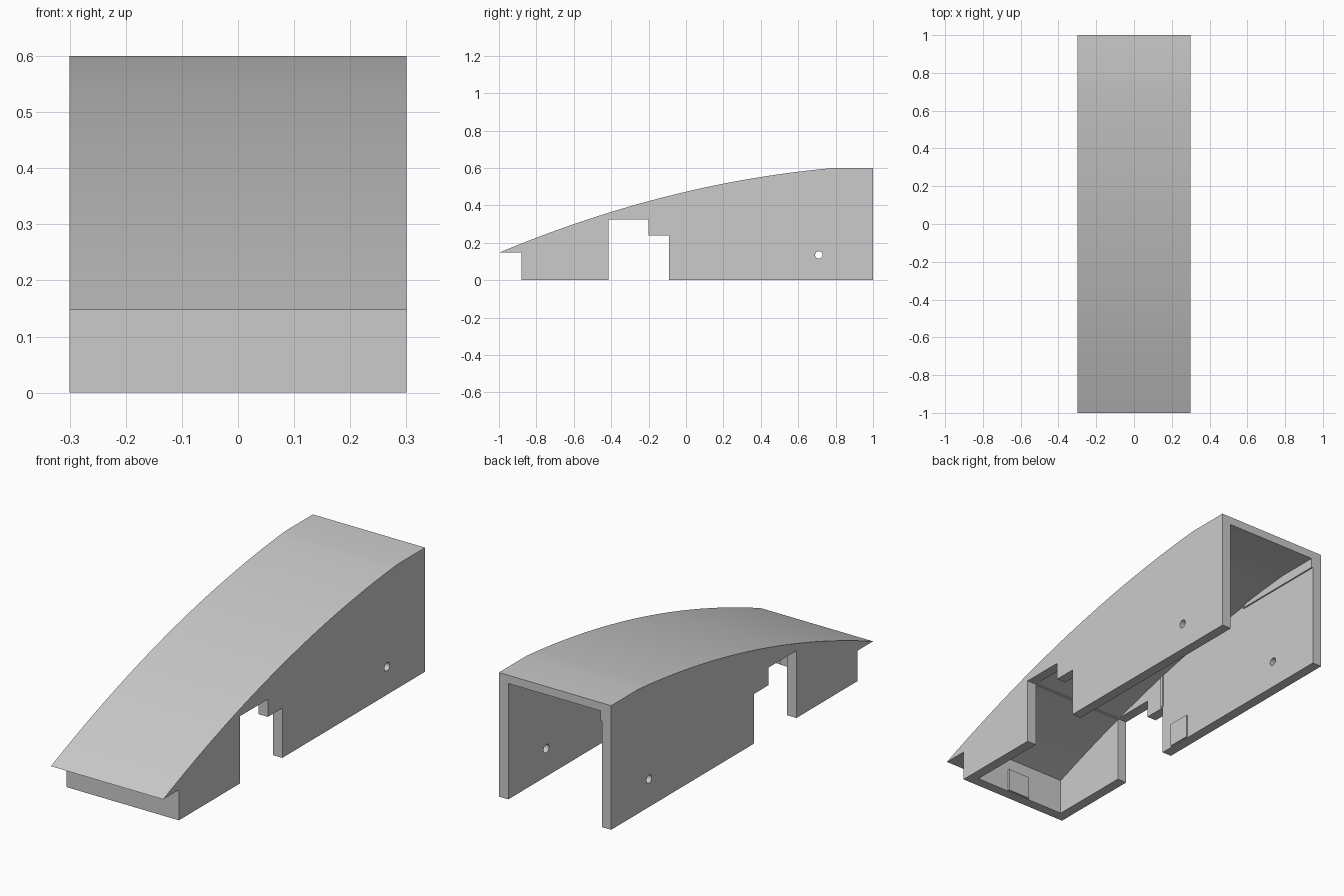
import bpy, bmesh, math

if "Cube" in bpy.data.objects:
    bpy.data.objects.remove(bpy.data.objects["Cube"])

# Single plain grey for the whole part
grey = bpy.data.materials.new("plain grey")
grey.use_nodes = True
grey.diffuse_color = (0.6, 0.6, 0.6, 1)
grey.node_tree.nodes["Principled BSDF"].inputs["Base Color"].default_value = (0.6, 0.6, 0.6, 1)

HALF, WALL, ROOF = 0.3, 0.05, 0.04
TIP, CREST, TOP = 0.147, 0.79, 0.6


def ramp(y):
    """Height of the curved top at y."""
    if y >= CREST:
        return TOP
    t = (y + 1) / (CREST + 1)
    return TIP + (TOP - TIP) * t + 0.074 * 4 * t * (1 - t)


def extrude(name, profile, x0, x1):
    """Prism from a (y, z) profile, spanning x0 to x1."""
    bm = bmesh.new()
    face = bm.faces.new([bm.verts.new((x0, y, z)) for y, z in profile])
    moved = bmesh.ops.extrude_face_region(bm, geom=[face])["geom"]
    bmesh.ops.translate(bm, vec=(x1 - x0, 0, 0),
                        verts=[v for v in moved if isinstance(v, bmesh.types.BMVert)])
    bmesh.ops.recalc_face_normals(bm, faces=bm.faces)
    mesh = bpy.data.meshes.new(name)
    bm.to_mesh(mesh)
    bm.free()
    mesh.materials.append(grey)
    obj = bpy.data.objects.new(name, mesh)
    bpy.context.collection.objects.link(obj)
    return obj


def box(name, x0, x1, y0, y1, z0, z1):
    return extrude(name, [(y0, z0), (y1, z0), (y1, z1), (y0, z1)], x0, x1)


def cut(obj, cutter):
    """Subtract the cutter for good, then discard it."""
    mod = obj.modifiers.new("cut", "BOOLEAN")
    mod.operation, mod.solver, mod.object = "DIFFERENCE", "EXACT", cutter
    graph = bpy.context.evaluated_depsgraph_get()
    mesh = bpy.data.meshes.new_from_object(obj.evaluated_get(graph))
    obj.modifiers.clear()
    obj.data = mesh
    bpy.data.objects.remove(cutter)


# Outer body with curved top and overhanging front lip
steps = 28
curve = [CREST - (CREST + 1) * i / steps for i in range(steps + 1)]
body = extrude("ramp_body", [(-0.88, 0), (1, 0), (1, TOP)]
               + [(y, ramp(y)) for y in curve] + [(-0.88, TIP)], -HALF, HALF)

# Hollow inside, open at the bottom and back
front = -0.88 + WALL
inside = [y for y in curve if y > front + 0.02] + [front]
inner = HALF - WALL
cut(body, extrude("cavity", [(front, -0.1), (1.1, -0.1), (1.1, TOP - ROOF)]
                  + [(y, ramp(y) - ROOF) for y in inside], -inner, inner))

# Stepped notch through both side walls
cut(body, extrude("notch", [(-0.415, -0.1), (-0.09, -0.1), (-0.09, 0.24),
                            (-0.2, 0.24), (-0.2, 0.325), (-0.415, 0.325)], -0.4, 0.4))

# Round pin hole through both side walls
angles = [math.tau * i / 24 for i in range(24)]
cut(body, extrude("pin_hole", [(0.71 + 0.02 * math.cos(a), 0.135 + 0.02 * math.sin(a))
                               for a in angles], -0.4, 0.4))

bpy.ops.object.select_all(action="DESELECT")
body.select_set(True)
bpy.context.view_layer.objects.active = body
bpy.ops.object.shade_smooth_by_angle(angle=math.radians(8))

# Thin raised details on the inner faces
lip = [y for y in curve if 0.5 < y < CREST]
extrude("inner_top_lip", [(0.5, 0.513), (1, 0.513), (1, 0.57), (CREST, 0.57)]
        + [(y, ramp(y) - 0.03) for y in lip], -inner - 0.005, -inner + 0.007)
box("inner_side_pad", -inner - 0.005, -inner + 0.007, -0.025, 0.09, 0.003, 0.12)
box("inner_seam_rib", -inner - 0.005, -inner + 0.005, -0.1, -0.085, 0.245, 0.42)
box("inner_front_pad", -0.05, 0.07, front - 0.005, front + 0.008, 0.003, 0.115)
